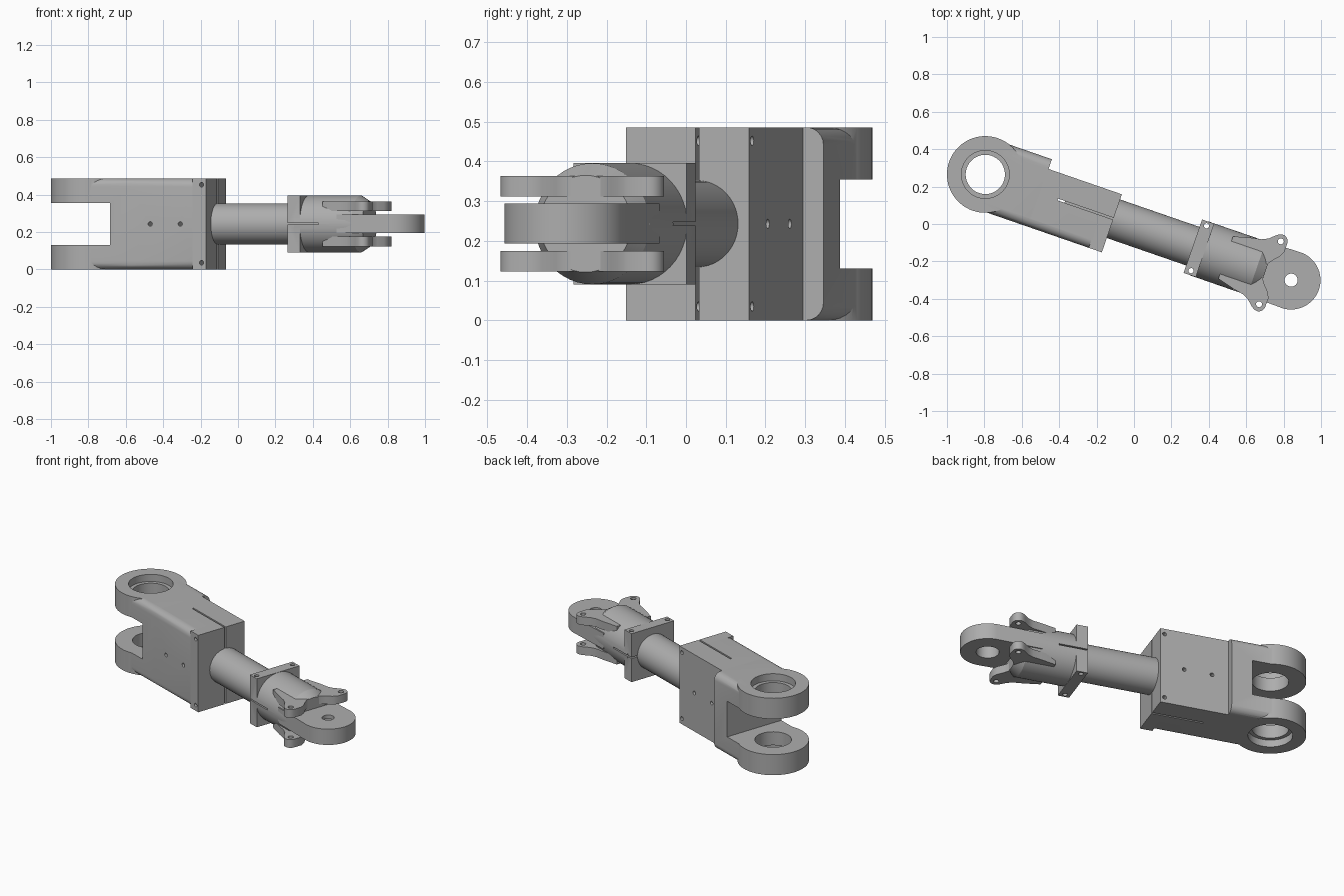
import bpy, bmesh, math
from mathutils import Matrix, Vector

if "Cube" in bpy.data.objects:
    bpy.data.objects.remove(bpy.data.objects["Cube"], do_unlink=True)

# Local frame: u runs along the strut, v across it, origin at the fork eye
MID = 0.243
FRAME = Matrix.Translation((-0.795, 0.265, 0)) @ Matrix.Rotation(math.radians(-19.07), 4, "Z")

grey = bpy.data.materials.new("steel grey")
grey.use_nodes = True
grey.diffuse_color = (0.42, 0.42, 0.42, 1)
grey.node_tree.nodes["Principled BSDF"].inputs["Base Color"].default_value = (0.42, 0.42, 0.42, 1)


def finish(name, bm):
    bmesh.ops.recalc_face_normals(bm, faces=bm.faces)
    bm.transform(FRAME)
    mesh = bpy.data.meshes.new(name)
    bm.to_mesh(mesh)
    bm.free()
    mesh.materials.append(grey)
    ob = bpy.data.objects.new(name, mesh)
    bpy.context.collection.objects.link(ob)
    return ob


def extrude(name, points, offset):
    """Extrude a closed outline along an offset vector."""
    bm = bmesh.new()
    face = bm.faces.new([bm.verts.new(p) for p in points])
    new = bmesh.ops.extrude_face_region(bm, geom=[face])["geom"]
    verts = [g for g in new if isinstance(g, bmesh.types.BMVert)]
    bmesh.ops.translate(bm, verts=verts, vec=offset)
    return finish(name, bm)


def plate(name, outline, z0, z1):
    return extrude(name, [(u, v, z0) for u, v in outline], (0, 0, z1 - z0))


def box(name, u0, u1, v0, v1, z0, z1):
    return plate(name, [(u0, v0), (u1, v0), (u1, v1), (u0, v1)], z0, z1)


def cylinder(name, start, end, r0, r1=None, segments=48):
    a, b = Vector(start), Vector(end)
    bm = bmesh.new()
    spin = (b - a).to_track_quat("Z", "Y").to_matrix().to_4x4()
    bmesh.ops.create_cone(bm, cap_ends=True, segments=segments, radius1=r0,
                          radius2=r0 if r1 is None else r1, depth=(b - a).length,
                          matrix=Matrix.Translation((a + b) / 2) @ spin)
    return finish(name, bm)


def bar(name, u0, u1, v0, v1, r_front, r_back, height=2 * MID):
    """Bar along u whose front and back edges are rounded."""
    pts = []
    corners = [(v0, 0, r_front, 180), (v1, 0, r_back, 270), (v1, height, r_back, 0), (v0, height, r_front, 90)]
    for v, z, r, start in corners:
        cv = v + r if v == v0 else v - r
        cz = z + r if z == 0 else z - r
        for i in range(7 if r else 1):
            a = math.radians(start + 15 * i)
            pts.append((u0, cv + r * math.cos(a), cz + r * math.sin(a)))
    return extrude(name, pts, (u1 - u0, 0, 0))


def combine(ob, tools, operation):
    for tool in tools:
        mod = ob.modifiers.new("cut", "BOOLEAN")
        mod.operation, mod.solver, mod.object = operation, "EXACT", tool
        bpy.context.view_layer.objects.active = ob
        bpy.ops.object.modifier_apply(modifier=mod.name)
        bpy.data.objects.remove(tool, do_unlink=True)


def smooth(ob):
    bpy.ops.object.select_all(action="DESELECT")
    ob.select_set(True)
    bpy.context.view_layer.objects.active = ob
    bpy.ops.object.shade_smooth_by_angle(angle=math.radians(28))


# Fork end: round eye, rounded shoulders and square clamp block
TOP = 2 * MID
fork = cylinder("fork_end", (0, 0, 0), (0, 0, TOP), 0.205, segments=64)
combine(fork, [bar("shoulder", 0, 0.31, -0.19, 0.193, 0.045, 0.045),
               bar("body", 0.3, 0.66, -0.19, 0.138, 0.045, 0),
               bar("clamp", 0.65, 0.725, -0.19, 0.138, 0, 0)], "UNION")
cuts = [box("slot", -0.4, 0.183, -0.4, 0.4, 0.13, 0.355),
        cylinder("eye_hole", (0, 0, -0.1), (0, 0, 0.6), 0.105),
        cylinder("recess_low", (0, 0, -0.1), (0, 0, 0.045), 0.128),
        cylinder("recess_high", (0, 0, TOP - 0.045), (0, 0, 0.6), 0.128),
        box("clamp_slit", 0.41, 0.8, -0.005, 0.005, -0.1, 0.6)]
for u, z in [(0.7, 0.035), (0.7, 0.452), (0.41, MID), (0.58, MID)]:
    cuts.append(cylinder("bolt_hole", (u, -0.3, z), (u, 0.3, z), 0.012, segments=16))
combine(fork, cuts, "DIFFERENCE")
smooth(fork)

# Round rod between the two ends
smooth(cylinder("rod", (0.45, 0, MID), (1.4, 0, MID), 0.109))

# Split clevis: square flange and round sleeve with a tapered end
clevis = box("clevis_sleeve", 1.174, 1.243, -0.151, 0.151, MID - 0.153, MID + 0.153)
combine(clevis, [cylinder("sleeve", (1.21, 0, MID), (1.535, 0, MID), 0.1525),
                 cylinder("sleeve_end", (1.535, 0, MID), (1.585, 0, MID), 0.1525, 0.122)], "UNION")
cuts = [box("flange_slit", 1.1, 1.35, -0.3, 0.3, MID - 0.004, MID + 0.004)]
for v in (-0.127, 0.127):
    cuts.append(cylinder("flange_hole", (1.208, v, 0), (1.208, v, 0.5), 0.014, segments=16))
combine(clevis, cuts, "DIFFERENCE")
smooth(clevis)

# Winged ear plates above and below the rod eye
half = [(1.36, 0.12), (1.46, 0.146), (1.51, 0.155), (1.545, 0.172), (1.575, 0.2)]
half += [(1.61 + 0.036 * math.cos(math.radians(a)), 0.18 + 0.036 * math.sin(math.radians(a)))
         for a in range(120, -1, -20)]
half += [(1.647, 0.13), (1.632, 0.1), (1.605, 0.072), (1.586, 0.045), (1.58, 0.015)]
outline = half + [(u, -v) for u, v in reversed(half)]
for name, z0, z1 in (("lower_ears", 0.123, 0.175), ("upper_ears", 0.312, 0.364)):
    ears = plate(name, outline, z0, z1)
    combine(ears, [cylinder("ear_hole", (1.61, v, 0), (1.61, v, 0.5), 0.016, segments=16)
                   for v in (-0.178, 0.178)], "DIFFERENCE")
    smooth(ears)

# Rod eye: flat rounded tongue with a pin hole recessed from below
arc = [math.radians(a) for a in range(-90, 91, 6)]
tongue = plate("rod_eye", [(1.45, -0.15)] + [(1.73 + 0.157 * math.cos(a), 0.157 * math.sin(a)) for a in arc]
               + [(1.45, 0.15)], 0.194, 0.294)
combine(tongue, [cylinder("pin_hole", (1.73, 0, 0), (1.73, 0, 0.5), 0.035),
                 cylinder("pin_recess", (1.73, 0, 0.1), (1.73, 0, 0.27), 0.066)], "DIFFERENCE")
smooth(tongue)
